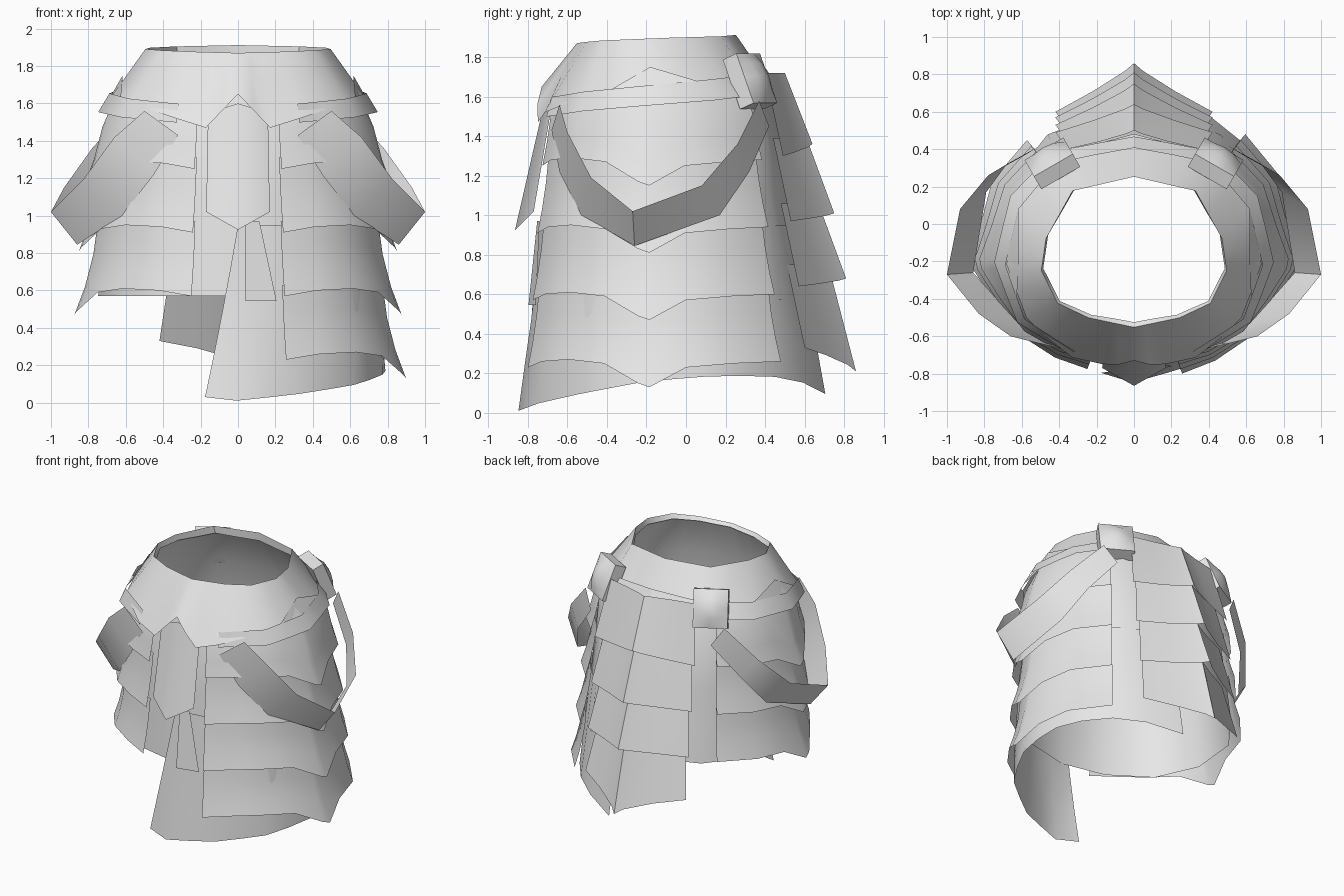
import bpy, bmesh, math
from mathutils import Vector, Euler

if "Cube" in bpy.data.objects:
    bpy.data.objects.remove(bpy.data.objects["Cube"])

GREY = (0.8, 0.8, 0.8, 1)
mat = bpy.data.materials.new("plain_grey")
mat.use_nodes = True
mat.diffuse_color = GREY
mat.node_tree.nodes["Principled BSDF"].inputs["Base Color"].default_value = GREY

# Half outlines of the body, front to back, at the waist, hips and hem
WAIST = [(0, -.54), (.24, -.49), (.4, -.42), (.49, -.25), (.47, -.08), (.33, .18), (0, .26)]
HIPS = [(0, -.68), (.3, -.66), (.58, -.5), (.7, -.2), (.63, .15), (.42, .38), (0, .47)]
HEM = [(0, -.84), (.35, -.74), (.65, -.52), (.8, -.2), (.78, .18), (.5, .55), (0, .77)]
WAIST_Z, HIP_Z, HEM_Z = 1.9, 1.55, .1
CENTRE = Vector((0, -.15, 0))


def along(values, u):
    """Read a list at a fractional index."""
    i = min(int(u), len(values) - 2)
    f = u - i
    a, b = values[i], values[i + 1]
    if isinstance(a, tuple):
        return Vector(a).lerp(Vector(b), f)
    return a + (b - a) * f


def body(u, z, off=0):
    """Point on the body: u runs from front to back, negative on the right side."""
    if z > HIP_Z:
        low, high, f = HIPS, WAIST, (z - HIP_Z) / (WAIST_Z - HIP_Z)
    else:
        low, high, f = HEM, HIPS, (z - HEM_Z) / (HIP_Z - HEM_Z)
    p = along(low, abs(u)).lerp(along(high, abs(u)), f).to_3d()
    p += (p - CENTRE).normalized() * off
    return Vector((math.copysign(p.x, u), p.y, z))


def sheet(name, rows, side=1):
    """Skin rows of points, top row first; side -1 mirrors it."""
    bm = bmesh.new()
    grid = [[bm.verts.new((p[0] * side, p[1], p[2])) for p in row] for row in rows]
    for top, low in zip(grid, grid[1:]):
        for c in range(len(top) - 1):
            quad = [top[c], low[c], low[c + 1], top[c + 1]]
            bm.faces.new(quad if side > 0 else quad[::-1])
    bmesh.ops.remove_doubles(bm, verts=bm.verts, dist=.0005)
    mesh = bpy.data.meshes.new(name)
    bm.to_mesh(mesh)
    bm.free()
    mesh.materials.append(mat)
    obj = bpy.data.objects.new(name, mesh)
    bpy.context.collection.objects.link(obj)
    bpy.ops.object.select_all(action='DESELECT')
    obj.select_set(True)
    bpy.context.view_layer.objects.active = obj
    bpy.ops.object.shade_smooth_by_angle(angle=math.radians(40))
    return obj


SIDES = (("left", 1), ("right", -1))
RING = [i / 2 for i in range(-12, 13)]

# Undercloth: full short ring, then the long panel on the left
sheet("short_cloth", [[body(u, z, -.02) for u in RING] for z in (1.85, 1.55, 1.1, .57)])
hem_z = [.01, .05, .1, .16, .19, .18, .06]
rows = []
for i in range(5):
    t = i / 4
    row = []
    for k in range(14):
        u = -.5 * t + (5.7 + .5 * t) * k / 13
        row.append(body(u, .95 + (along(hem_z, abs(u)) - .95) * t))
    rows.append(row)
sheet("long_cloth", rows)

# Waist collar with pointed front lapels
lower_z = [1.65, 1.52, 1.61, 1.63, 1.64, 1.62, 1.58]
collar_u = sorted(RING + [-.25, .25])
rows = [[body(u, 1.85, -.035) for u in collar_u],
        [body(u, 1.87 + .007 * abs(u)) for u in collar_u]]
for t in (.4, 1):
    row = []
    for u in collar_u:
        a = abs(u)
        low = 1.47 if a == .5 else along(lower_z, a)
        if a == .25:
            low = 1.56
        top = 1.87 + .007 * a
        flare = .03 + .06 * max(0, 1 - a / 2)
        row.append(body(u, top + (low - top) * t, flare * t))
    rows.append(row)
sheet("collar", rows)

# Belt and hip points
for label, s in SIDES:
    span = [1 + i / 2 for i in range(11)]
    sheet(label + "_belt", [[body(u, 1.52 + .028 * u + h, off) for u in span]
                            for h, off in ((.05, .05), (-.05, .05))], s)
    sheet(label + "_hip_point",
          [[body(u, z, .045) for u, z in ((2.4, 1.63), (3.2, 1.75), (4, 1.67))],
           [body(u, 1.58, .045) for u in (2.4, 3.2, 4)]], s)

# Overlapping side plates: four tiers on the left, three on the right
PLATE_U = [.7, 1.2, 1.8, 2.4, 2.9, 3.05, 3.5, 4.1, 4.75]
DROP = [0, -.03, -.04, -.02, .08, .1, 0, -.02, -.03]
FLARE = [.03, .04, .05, .06, .09, .09, .06, .05, .04]
for label, s in SIDES:
    for n in range(4 if s > 0 else 3):
        end = 1.25 - .34 * n
        start = end + .4
        rows = []
        for t in (0, .35, .7, 1):
            rows.append([body(u, start + (end - d - start) * t, .012 + f * t * t)
                         for u, d, f in zip(PLATE_U, DROP, FLARE)])
        sheet(f"{label}_side_plate_{n + 1}", rows, s)

# Ridged tail plates at the back: tip y, tip z, corner y, corner z
TAIL = [(.64, 1.36, .49, 1.3), (.75, 1.01, .53, .97), (.81, .68, .57, .64), (.86, .21, .6, .33)]
for n, (tip_y, tip_z, side_y, side_z) in enumerate(TAIL):
    rows = []
    for t in (0, .5, 1):
        row = []
        for x in (.42, .22, .05, 0, -.05, -.22, -.42):
            k = abs(x) / .42
            y = tip_y + (side_y - tip_y) * k ** .85
            z = tip_z + (side_z - tip_z) * k ** .6
            lift = (1 - t) * (side_z + .42 - z)
            row.append((x * (.85 + .15 * t), y - (.14 - .05 * k) * (1 - t), z + lift))
        rows.append(row)
    sheet(f"tail_plate_{n + 1}", rows)

# Front flap with a central fold, and the strip hanging below it
sheet("front_flap", [[(-.16, -.68, 1.55), (0, -.71, 1.6), (.16, -.68, 1.55)],
                     [(-.17, -.77, 1.02), (0, -.865, .925), (.17, -.77, 1.02)]])
sheet("front_strip", [[body(u, .97, .015) for u in (.12, .35)],
                      [body(u, .545, .015) for u in (.12, .6)]])

# Hanging sashes that loop out at the hips
upper = [(.5, -.64, 1.56), (.66, -.6, 1.42), (.83, -.48, 1.19), (1, -.27, 1.02),
         (.93, .08, 1.15), (.78, .26, 1.36), (.58, .37, 1.58)]
lower = [(.32, -.68, 1.43), (.45, -.64, 1.22), (.62, -.53, 1), (.86, -.26, .845),
         (.79, .17, 1), (.68, .32, 1.22), (.5, .42, 1.45)]
for label, s in SIDES:
    sheet(label + "_sash", [upper, lower], s)

# Domed square buckles where the sashes meet the belt
STEPS = [-1, -.5, 0, .5, 1]
for label, s in SIDES:
    turn = Euler((math.radians(22), 0, math.radians(-30)))
    spot = Vector((.44, .33, 1.68))

    def place(x, y, z):
        v = Vector((x, y, z))
        v.rotate(turn)
        return v + spot

    front = [[place(-a * .12, .035 + .05 * (1 - a * a) * (1 - b * b), -b * .135)
              for a in STEPS] for b in STEPS]
    sheet(label + "_buckle_face", front, s)
    corners = [(1, 1), (-1, 1), (-1, -1), (1, -1), (1, 1)]
    sheet(label + "_buckle_rim", [[place(a * .12, y, b * .135) for a, b in corners]
                                  for y in (-.05, .035)], s)
    sheet(label + "_buckle_back", [[place(a * .12, -.05, b * .135) for a in (-1, 1)]
                                   for b in (1, -1)], s)
